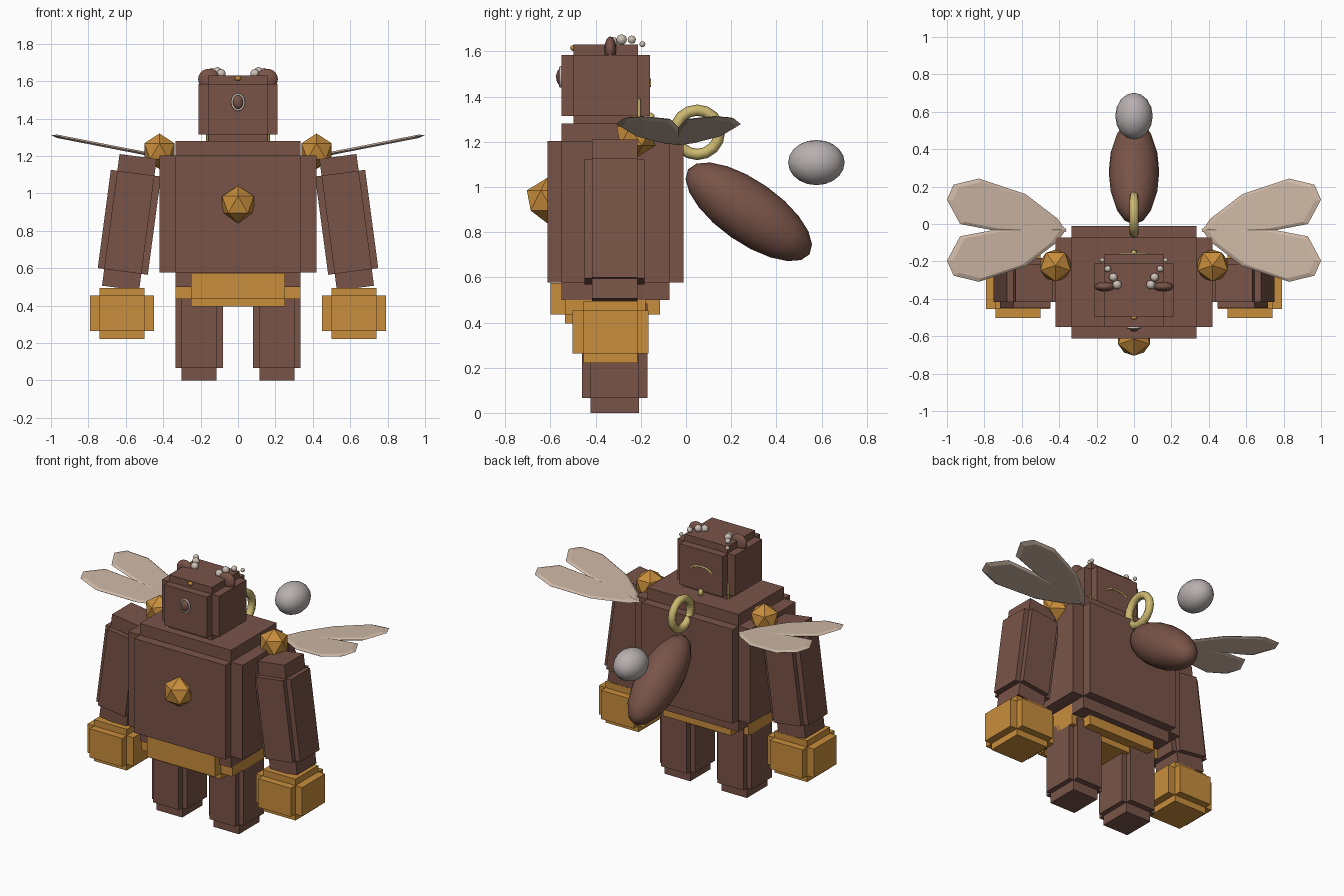
import bpy, bmesh
from math import radians, sin, cos, pi
from mathutils import Vector, Matrix

cube = bpy.data.objects.get("Cube")
if cube:
    bpy.data.objects.remove(cube, do_unlink=True)


def material(name, rgb):
    m = bpy.data.materials.new(name)
    m.use_nodes = True
    m.diffuse_color = (*rgb, 1)
    m.node_tree.nodes["Principled BSDF"].inputs["Base Color"].default_value = (*rgb, 1)
    return m


BROWN = material("brown", (0.19, 0.088, 0.064))
GOLD = material("amber gold", (0.58, 0.27, 0.045))
BRASS = material("pale brass", (0.60, 0.48, 0.16))
WING = material("wing beige", (0.62, 0.48, 0.38))
GREY = material("warm grey", (0.48, 0.43, 0.43))
PEARL = material("pearl", (0.60, 0.53, 0.46))


def finish(name, bm, mat, loc=(0, 0, 0), rot=(0, 0, 0), smooth=False):
    bmesh.ops.recalc_face_normals(bm, faces=bm.faces)
    mesh = bpy.data.meshes.new(name)
    bm.to_mesh(mesh)
    bm.free()
    mesh.materials.append(mat)
    for p in mesh.polygons:
        p.use_smooth = smooth
    ob = bpy.data.objects.new(name, mesh)
    ob.location, ob.rotation_euler = loc, rot
    bpy.context.collection.objects.link(ob)
    return ob


def stepped_box(name, mat, centre, full, core, rot=(0, 0, 0)):
    """Box with half sizes 'core' whose six faces are pushed out to 'full'."""
    bm = bmesh.new()
    bmesh.ops.create_cube(bm, size=2, matrix=Matrix.Diagonal((*core, 1)))
    bm.normal_update()
    normals = [f.normal.copy() for f in bm.faces]
    step = Vector(full) - Vector(core)
    caps = bmesh.ops.extrude_discrete_faces(bm, faces=bm.faces[:])["faces"]
    for f in caps:
        n = max(normals, key=lambda v: v.dot(f.calc_center_median().normalized())
                if f.normal.length == 0 else v.dot(f.normal))
        bmesh.ops.translate(bm, verts=f.verts[:], vec=n * n.dot(Vector(
            [s * (1 if c > 0 else -1) for s, c in zip(step, n)])))
    return finish(name, bm, mat, centre, rot)


def ellipsoid(name, mat, centre, radii, rot=(0, 0, 0), seg=16, rings=10):
    bm = bmesh.new()
    bmesh.ops.create_uvsphere(bm, u_segments=seg, v_segments=rings, radius=1,
                              matrix=Matrix.Diagonal((*radii, 1)))
    return finish(name, bm, mat, centre, rot, True)


def gem(name, centre, r):
    bm = bmesh.new()
    bmesh.ops.create_icosphere(bm, subdivisions=1, radius=r)
    return finish(name, bm, GOLD, centre, (0, 0, -pi / 2))


def tube(name, mat, points, r, closed=False):
    """Round tube swept along a curve."""
    cu = bpy.data.curves.new(name, "CURVE")
    cu.dimensions = "3D"
    cu.bevel_depth, cu.bevel_resolution = r, 2
    cu.use_fill_caps = True
    sp = cu.splines.new("POLY")
    sp.points.add(len(points) - 1)
    for p, co in zip(sp.points, points):
        p.co = (*co, 1)
    sp.use_cyclic_u = closed
    sp.use_smooth = True
    cu.materials.append(mat)
    ob = bpy.data.objects.new(name, cu)
    bpy.context.collection.objects.link(ob)
    return ob


def wing(name, sx, sy):
    """Thin leaf with a bevelled rim, rising toward the tip."""
    outline = [(.36, -.04), (.41, .03), (.58, .16), (.83, .243), (.965, .21),
               (1, .13), (.93, .0), (.72, -.04), (.45, -.055)]
    mid = Vector((.72, .09))
    bm = bmesh.new()
    rings = []
    for scale, dz in ((.88, .009), (1, 0), (.88, -.009)):
        ring = []
        for p in outline:
            q = mid + (Vector(p) - mid) * scale
            y = -.033 + sy * (q.y + .033)
            ring.append(bm.verts.new((sx * q.x, y, 1.21 + .195 * (q.x - .48) + dz)))
        rings.append(ring)
    n = len(outline)
    for a, b in zip(rings, rings[1:]):
        for i in range(n):
            j = (i + 1) % n
            bm.faces.new((a[i], a[j], b[j], b[i]))
    bm.faces.new(rings[0])
    bm.faces.new(rings[-1])
    return finish(name, bm, WING)


# Trunk, head and belt
stepped_box("torso", BROWN, (0, -.312, .89), (.42, .30, .39), (.335, .24, .313))
stepped_box("head", BROWN, (0, -.355, 1.45), (.21, .195, .18), (.158, .143, .135))
stepped_box("belt", GOLD, (0, -.358, .505), (.335, .242, .11), (.25, .178, .07))
gem("chest_gem", (0, -.615, .94), .1)

# Limbs, shoulder gems, wings and ears on both sides
for side, s in (("left", 1), ("right", -1)):
    stepped_box(side + "_leg", BROWN, (s * .208, -.315, .275),
                (.127, .145, .275), (.094, .107, .21))
    stepped_box(side + "_arm", BROWN, (s * .581, -.316, .845),
                (.135, .133, .355), (.1, .101, .265), (0, -s * radians(7.6), 0))
    stepped_box(side + "_hand", GOLD, (s * .62, -.334, .358),
                (.17, .168, .137), (.12, .12, .095))
    gem(side + "_shoulder_gem", (s * .42, -.222, 1.225), .095)
    wing(side + "_rear_wing", s, 1)
    wing(side + "_front_wing", s, -1)
    ellipsoid(side + "_ear", BROWN, (s * .155, -.335, 1.61), (.058, .026, .056))
    # Trail of shrinking pearls behind each ear
    for i, (x, y, z, r) in enumerate([(.09, -.325, 1.64, .024), (.11, -.285, 1.652, .023),
                                      (.14, -.24, 1.652, .018), (.17, -.193, 1.632, .013)]):
        ellipsoid(f"{side}_pearl_{i + 1}", PEARL, (s * x, y, z), (r, r, r), seg=12, rings=8)
    tube(side + "_neck_pin", BRASS, [(s * .165, -.207, 1.28), (s * .165, -.207, 1.39)], .006)

# Face: nose in a pale ring, brow bead
ellipsoid("nose", BROWN, (0, -.553, 1.487), (.028, .022, .038))
tube("nose_ring", PEARL, [(.032 * cos(a), -.555, 1.487 + .042 * sin(a))
                          for a in (i * pi / 8 for i in range(16))], .006, True)
ellipsoid("brow_bead", GOLD, (0, -.5, 1.615), (.017, .013, .013), seg=8, rings=6)

# Back of the head: arched trim and a drop below it
tube("back_trim", BRASS, [(.075 * cos(a), -.16, 1.445 + .03 * sin(a))
                          for a in (i * pi / 8 for i in range(9))], .006)
ellipsoid("back_drop", BRASS, (0, -.155, 1.305), (.017, .017, .024), seg=8, rings=6)

# Hanging ring, abdomen and floating orb behind the body
tube("back_ring", BRASS, [(0, .05 + .098 * cos(a), 1.242 + .098 * sin(a))
                          for a in (i * pi / 8 for i in range(16))], .025, True)
ellipsoid("abdomen", BROWN, (0, .278, .89), (.135, .328, .137), (radians(-35), 0, 0))
ellipsoid("floating_orb", GREY, (0, .577, 1.108), (.1, .125, .1))
